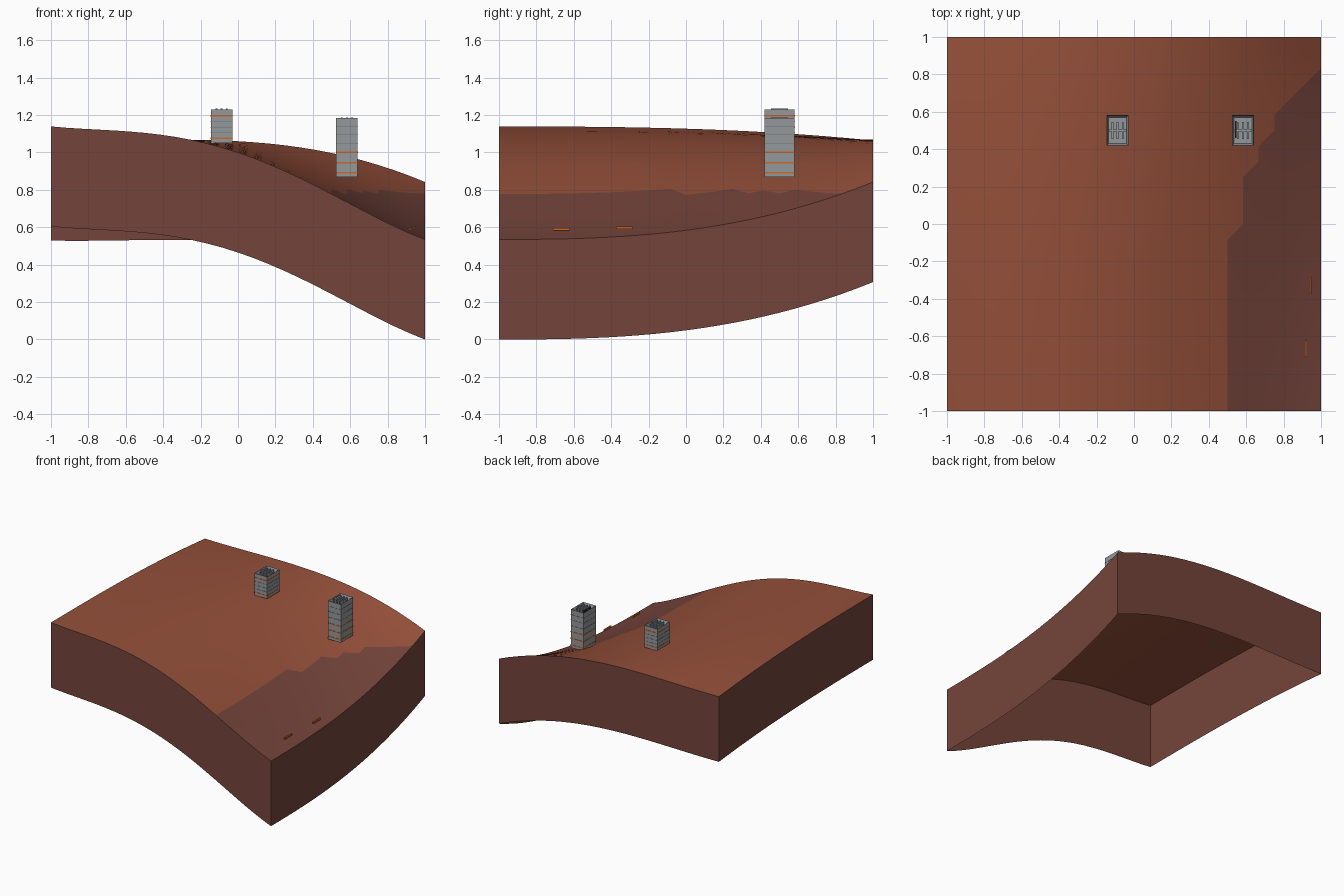
import bpy, bmesh, math

cube = bpy.data.objects.get("Cube")
if cube:
    bpy.data.objects.remove(cube, do_unlink=True)


def material(name, rgb):
    m = bpy.data.materials.new(name)
    m.use_nodes = True
    m.diffuse_color = (*rgb, 1)
    m.node_tree.nodes["Principled BSDF"].inputs["Base Color"].default_value = (*rgb, 1)
    return m


RUST = material("rust_soil", (0.30, 0.080, 0.042))
BROWN = material("dark_brown_rock", (0.175, 0.058, 0.043))
GREY = material("concrete_grey", (0.30, 0.315, 0.325))
SLATE = material("slate_grey", (0.17, 0.18, 0.19))
BLACK = material("dark_slot", (0.02, 0.02, 0.022))
ORANGE = material("orange_light", (0.62, 0.14, 0.02))


def finish(bm, name, mats):
    me = bpy.data.meshes.new(name)
    bm.to_mesh(me)
    bm.free()
    for m in mats:
        me.materials.append(m)
    ob = bpy.data.objects.new(name, me)
    bpy.context.collection.objects.link(ob)
    return ob


def box(name, lo, hi, mat):
    bm = bmesh.new()
    bmesh.ops.create_cube(bm, size=1)
    for v in bm.verts:
        v.co = [lo[i] + (v.co[i] + 0.5) * (hi[i] - lo[i]) for i in range(3)]
    return finish(bm, name, [mat])


# Hill surface: a front and a back profile blended along the depth
def height(x, y):
    front = 1.0 - 0.335 * x - 0.258 * x**2 + 0.033 * x**3 + 0.095 * x**4
    back = 1.06 - 0.056 * x - 0.114 * x**2 - 0.055 * x**3 + 0.007 * x**4
    t = ((y + 1) / 2) ** 2.65
    return front + (back - front) * t


# Ground block: curved top, constant-depth skirt, open underneath
N, DEPTH, ROCK_LINE = 24, 0.535, 0.806
bm = bmesh.new()
pos = [-1 + 2 * i / N for i in range(N + 1)]
grid = [[bm.verts.new((x, y, height(x, y))) for y in pos] for x in pos]
for i in range(N):
    for j in range(N):
        a, b = grid[i][j], grid[i + 1][j]
        c, d = grid[i + 1][j + 1], grid[i][j + 1]
        for tri in ((a, b, c), (a, c, d)):
            f = bm.faces.new(tri)
            f.material_index = int(all(v.co.z < ROCK_LINE for v in tri))
rim = [e for e in bm.edges if e.is_boundary]
top = set(bm.faces)
new = bmesh.ops.extrude_edge_only(bm, edges=rim)["geom"]
for v in new:
    if isinstance(v, bmesh.types.BMVert):
        v.co.z -= DEPTH
bm.normal_update()
for f in bm.faces:
    if f not in top:
        f.material_index = 1
        if f.normal.dot(f.calc_center_median()) < 0:
            f.normal_flip()
low = min(v.co.z for v in bm.verts)
for v in bm.verts:
    v.co.z -= low
ground = finish(bm, "ground_block", [RUST, BROWN])
bpy.ops.object.select_all(action="DESELECT")
ground.select_set(True)
bpy.context.view_layer.objects.active = ground
bpy.ops.object.shade_smooth_by_angle(angle=math.radians(35))


# Towers: hollow-roofed block with floor bands and roof fins
def tower(name, x0, z0, z1, lit, plain):
    x1, y0, y1 = x0 + 0.115, 0.42, 0.58
    bm = bmesh.new()
    bmesh.ops.create_cube(bm, size=1)
    for v in bm.verts:
        v.co = (x0 + (v.co.x + 0.5) * (x1 - x0), (y0 + y1) / 2 + v.co.y * (y1 - y0),
                z0 + (v.co.z + 0.5) * (z1 - z0))
    bm.normal_update()
    roof = [f for f in bm.faces if f.normal.z > 0.9]
    bmesh.ops.inset_region(bm, faces=roof, thickness=0.014)
    for v in roof[0].verts:
        v.co.z -= 0.03
    finish(bm, name + "_body", [GREY])
    e = 0.0015
    for label, mat, levels, h in (("lit", ORANGE, lit, 0.004), ("floor", SLATE, plain, 0.0015)):
        for k, z in enumerate(levels):
            box(f"{name}_{label}_band_{k}", (x0 - e, y0 - e, z - h), (x1 + e, y1 + e, z + h), mat)
    for k in range(3):
        x = x0 + 0.03 + k * 0.0275
        box(f"{name}_roof_fin_{k}", (x - 0.005, y0 + 0.035, z1 - 0.03), (x + 0.005, y1 - 0.035, z1 + 0.004), GREY)
    box(name + "_roof_divider", (x0 + 0.01, 0.494, z1 - 0.03), (x1 - 0.01, 0.506, z1 - 0.002), GREY)
    return x0, z1


tower("upper_tower", -0.145, 1.05, 1.231, (1.195, 1.075), (1.165, 1.135, 1.105))
sx, sz = tower("lower_tower", 0.525, 0.868, 1.183, (1.0, 0.945, 0.892), (1.14, 1.097, 1.05))
box("roof_slot", (sx + 0.016, 0.46, sz - 0.03), (sx + 0.024, 0.55, sz + 0.002), BLACK)

# Small marker lights on the rock slope
for k, (x, y, z) in enumerate(((0.945, -0.33, 0.598), (0.92, -0.667, 0.59))):
    box(f"marker_light_{k}", (x - 0.005, y - 0.044, z - 0.008), (x + 0.005, y + 0.044, z + 0.006), ORANGE)
